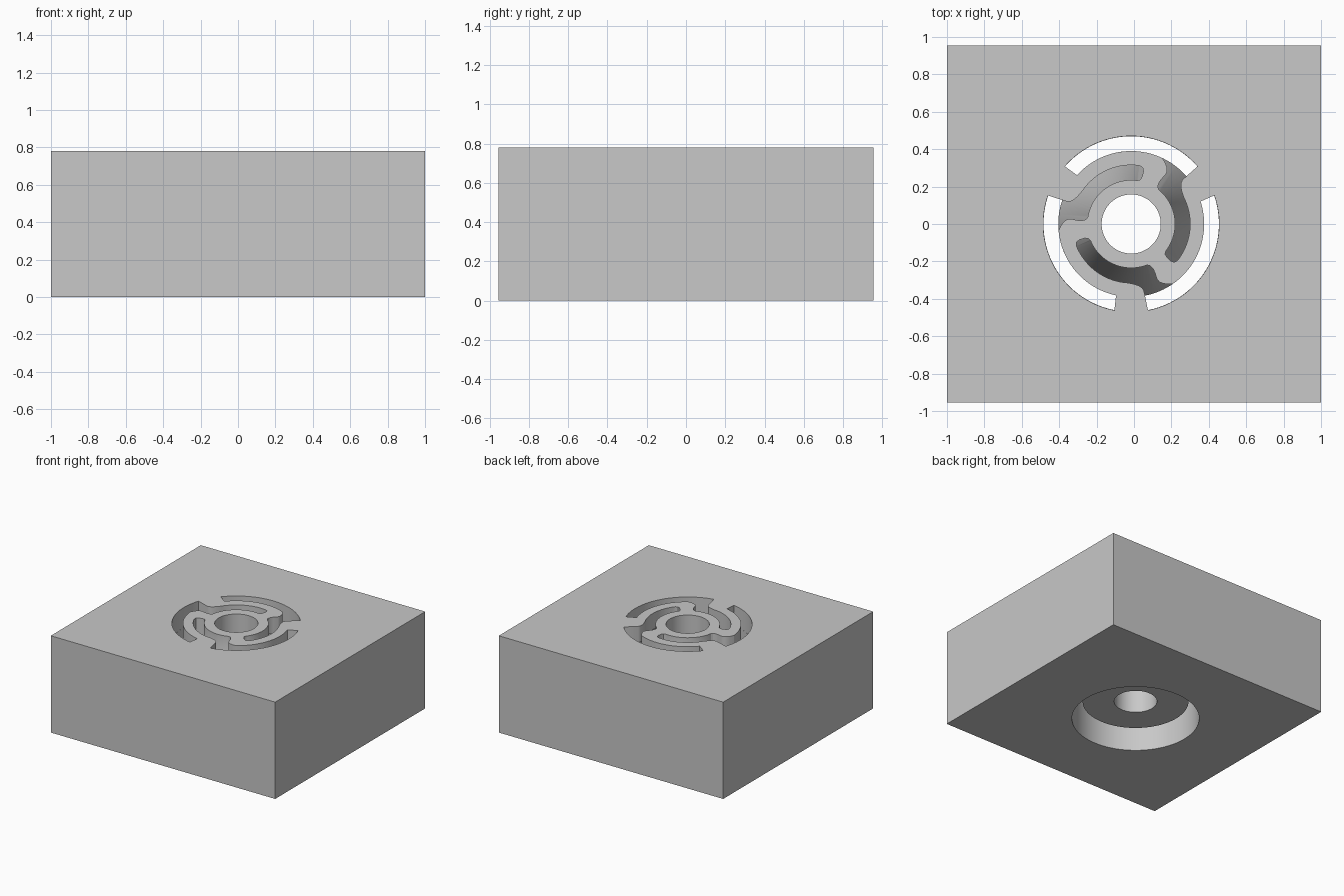
import bpy, bmesh
from math import radians, sin, cos

cube = bpy.data.objects.get("Cube")
if cube:
    bpy.data.objects.remove(cube, do_unlink=True)

HEIGHT, PLATE_BASE, PLUG_BASE = 0.78, 0.65, 0.145
CENTRE_X = -0.015

grey = bpy.data.materials.new("plain grey")
grey.use_nodes = True
grey.diffuse_color = (0.58, 0.58, 0.58, 1)
grey.node_tree.nodes["Principled BSDF"].inputs["Base Color"].default_value = grey.diffuse_color


def add_object(name, bm):
    bmesh.ops.recalc_face_normals(bm, faces=bm.faces)
    mesh = bpy.data.meshes.new(name)
    bm.to_mesh(mesh)
    bm.free()
    mesh.materials.append(grey)
    obj = bpy.data.objects.new(name, mesh)
    bpy.context.collection.objects.link(obj)
    return obj


def frustum(name, r_low, r_high, z_low, z_high):
    bm = bmesh.new()
    bmesh.ops.create_cone(bm, cap_ends=True, segments=96, radius1=r_low,
                          radius2=r_high, depth=z_high - z_low)
    bmesh.ops.translate(bm, verts=bm.verts, vec=(CENTRE_X, 0, (z_low + z_high) / 2))
    return add_object(name, bm)


def arc(radius, start, end, steps=28):
    return [(radius, start + (end - start) * i / steps) for i in range(steps + 1)]


def spiral_slot(name, turn):
    # Outer arc, S-shaped passage and inner arc as one outline
    outline = arc(0.47, -79, 19) + arc(0.39, 18, -55)
    outline += [(0.375, -59), (0.36, -62), (0.342, -64.3), (0.322, -65),
                (0.29, -64), (0.264, -64), (0.245, -65.5)]
    outline += arc(0.235, -69, -158)
    outline += [(0.242, -161.5), (0.26, -163), (0.29, -163), (0.308, -161.5)]
    outline += arc(0.315, -158, -93)
    outline += [(0.322, -87), (0.332, -83), (0.345, -80.5), (0.362, -79.2)]
    bm = bmesh.new()
    verts = [bm.verts.new((CENTRE_X + r * cos(radians(a + turn)),
                           r * sin(radians(a + turn)), PLATE_BASE - 0.03))
             for r, a in outline]
    face = bm.faces.new(verts)
    grown = bmesh.ops.extrude_face_region(bm, geom=[face])["geom"]
    top = [v for v in grown if isinstance(v, bmesh.types.BMVert)]
    bmesh.ops.translate(bm, verts=top, vec=(0, 0, 0.3))
    return add_object(name, bm)


def combine(target, tool, operation):
    mod = target.modifiers.new(tool.name, "BOOLEAN")
    mod.operation, mod.object, mod.solver = operation, tool, "EXACT"
    bpy.context.view_layer.objects.active = target
    bpy.ops.object.modifier_apply(modifier=mod.name)
    bpy.data.objects.remove(tool, do_unlink=True)


# Solid block
bm = bmesh.new()
bmesh.ops.create_cube(bm, size=1)
bmesh.ops.scale(bm, verts=bm.verts, vec=(2, 1.91, HEIGHT))
bmesh.ops.translate(bm, verts=bm.verts, vec=(0, 0, HEIGHT / 2))
block = add_object("spring_block", bm)

# Bore from below, leaving the spring plate on top
combine(block, frustum("bore", 0.469, 0.469, -0.1, PLATE_BASE), "DIFFERENCE")

# Three slots leave curved spring arms around the hub
for i in range(3):
    combine(block, spiral_slot("spiral_slot", 120 * i), "DIFFERENCE")

# Tapered plug hanging from the hub, then the central hole
combine(block, frustum("tapered_plug", 0.39, 0.225, PLUG_BASE, PLATE_BASE + 0.04), "UNION")
combine(block, frustum("centre_hole", 0.158, 0.158, -0.1, 1), "DIFFERENCE")

bpy.ops.object.select_all(action="DESELECT")
block.select_set(True)
bpy.context.view_layer.objects.active = block
bpy.ops.object.shade_smooth_by_angle(angle=radians(30))
